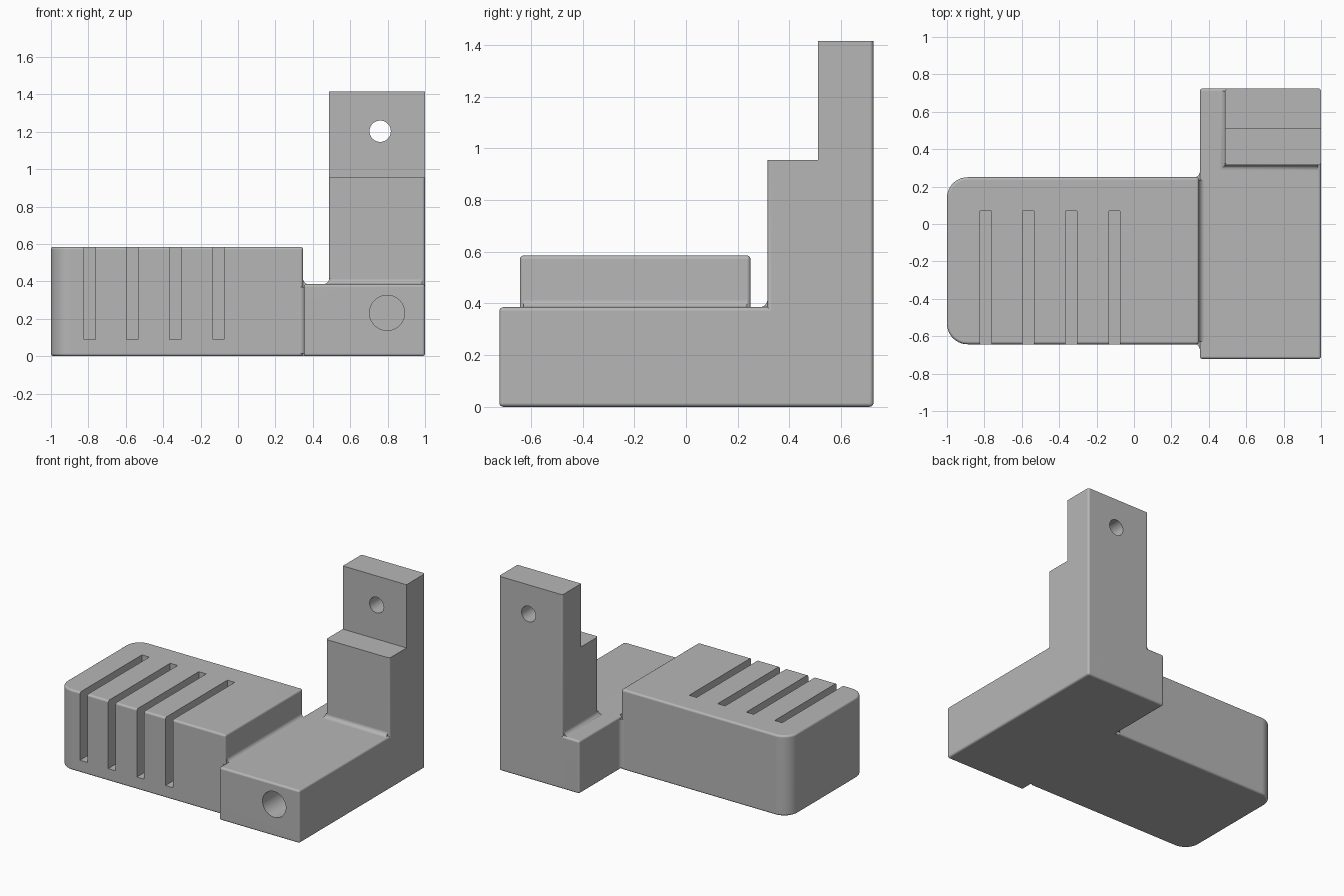
import bpy, bmesh, math
from mathutils import Vector

if "Cube" in bpy.data.objects:
    bpy.data.objects.remove(bpy.data.objects["Cube"])

grey = bpy.data.materials.new("plain grey")
grey.use_nodes = True
COLOUR = (0.47, 0.47, 0.47, 1)
grey.diffuse_color = COLOUR
grey.node_tree.nodes["Principled BSDF"].inputs["Base Color"].default_value = COLOUR

ROUND = 0.015   # small edge rounding
FILLET = 0.03   # inner corner radius


def finish(name, bm):
    bmesh.ops.recalc_face_normals(bm, faces=bm.faces)
    mesh = bpy.data.meshes.new(name)
    bm.to_mesh(mesh)
    bm.free()
    mesh.materials.append(grey)
    obj = bpy.data.objects.new(name, mesh)
    bpy.context.scene.collection.objects.link(obj)
    return obj


def box_mesh(low, high):
    bm = bmesh.new()
    bmesh.ops.create_cube(bm, size=1)
    low, high = Vector(low), Vector(high)
    for v in bm.verts:
        v.co = (low + high) / 2 + v.co * (high - low)
    return bm


def round_edges(bm, rule, radius, segments=4):
    edges = [e for e in bm.edges if rule(*(v.co for v in e.verts))]
    bmesh.ops.bevel(bm, geom=edges, offset=radius, segments=segments,
                    profile=0.5, affect='EDGES')


def upright(a, b):
    return abs(a.z - b.z) > 0.1


def level(a, b):
    return abs(a.z - b.z) < 0.001


def prism(name, points, place, direction):
    """Extrude a flat outline along a direction."""
    bm = bmesh.new()
    face = bm.faces.new([bm.verts.new(place(*p)) for p in points])
    out = bmesh.ops.extrude_face_region(bm, geom=[face])
    moved = [g for g in out["geom"] if isinstance(g, bmesh.types.BMVert)]
    bmesh.ops.translate(bm, verts=moved, vec=direction)
    return finish(name, bm)


def cylinder(name, x, z, radius, y0, y1):
    ring = [(x + radius * math.cos(i * math.tau / 48),
             z + radius * math.sin(i * math.tau / 48)) for i in range(48)]
    return prism(name, ring, lambda a, b: (a, y0, b), (0, y1 - y0, 0))


def arc_steps():
    """Outward offset and height along a concave fillet."""
    for i in range(7):
        t = i / 6 * math.pi / 2
        yield FILLET * (1 - math.sin(t)), FILLET * (1 - math.cos(t))


# Vented housing with two large rounded upright corners
bm = box_mesh((-1, -0.643, 0), (0.348, 0.25, 0.585))
round_edges(bm, lambda a, b: upright(a, b) and a.x < 0, 0.11, 10)
round_edges(bm, lambda a, b: level(a, b) or (upright(a, b) and a.x > 0.3), ROUND)
body = finish("bracket_body", bm)

# Flat arm
bm = box_mesh((0.352, -0.722, 0), (1, 0.725, 0.385))
round_edges(bm, lambda a, b: True, ROUND)
arm = finish("arm", bm)

# Stepped post
bm = bmesh.new()
side = [(0.315, 0.05), (0.725, 0.05), (0.725, 1.415), (0.51, 1.415),
        (0.51, 0.955), (0.315, 0.955)]
face = bm.faces.new([bm.verts.new((0.487, y, z)) for y, z in side])
out = bmesh.ops.extrude_face_region(bm, geom=[face])
bmesh.ops.translate(bm, vec=(0.513, 0, 0),
                    verts=[g for g in out["geom"] if isinstance(g, bmesh.types.BMVert)])
bmesh.ops.recalc_face_normals(bm, faces=bm.faces)
round_edges(bm, lambda a, b: upright(a, b) and abs(a.y - 0.51) > 0.05, ROUND)
post = finish("post", bm)

# Flared foot of the post, on its front and left sides
bm = bmesh.new()
rings = []
for d, h in [(FILLET, -0.1)] + list(arc_steps()):
    corners = [(0.487 - d, 0.315 - d), (0.985, 0.315 - d), (0.985, 0.71), (0.487 - d, 0.71)]
    rings.append([bm.verts.new((x, y, 0.385 + h)) for x, y in corners])
for low, high in zip(rings, rings[1:]):
    for i in range(4):
        j = (i + 1) % 4
        bm.faces.new((low[i], low[j], high[j], high[i]))
bm.faces.new(rings[0])
bm.faces.new(rings[-1])
foot = finish("post_foot", bm)

# Fillet where the housing end meets the top of the arm
outline = [(0.2, 0), (0.348 + FILLET, 0)]
outline += [(0.348 + d, 0.385 + h) for d, h in arc_steps()]
outline += [(0.2, 0.385 + FILLET)]
seam = prism("housing_fillet", outline, lambda x, z: (x, -0.628, z), (0, 0.863, 0))

# Upright fillets between the housing sides and the arm
corner_fillets = []
for name, y, way in (("front_fillet", -0.643, -1), ("back_fillet", 0.25, 1)):
    outline = [(0.4, y - way * 0.05), (0.4, y + way * FILLET)]
    outline += [(0.352 - h, y + way * d) for d, h in arc_steps()]
    outline += [(0.352 - FILLET, y - way * 0.05)]
    corner_fillets.append(prism(name, outline, lambda a, b: (a, b, ROUND),
                                (0, 0, 0.385 - 2 * ROUND)))

# Slots and holes
cutters = [finish("slot_cutter", box_mesh((x - 0.03, -0.8, 0.09), (x + 0.03, 0.07, 0.8)))
           for x in (-0.793, -0.565, -0.335, -0.105)]
cutters.append(cylinder("post_hole_cutter", 0.76, 1.203, 0.057, 0.4, 0.9))
cutters.append(cylinder("arm_hole_cutter", 0.797, 0.232, 0.094, -0.9, -0.22))

# Join the solids, then cut
helpers = [(o, 'UNION') for o in [arm, post, foot, seam] + corner_fillets]
helpers += [(o, 'DIFFERENCE') for o in cutters]
for helper, operation in helpers:
    helper.hide_render = True
    mod = body.modifiers.new(helper.name, 'BOOLEAN')
    mod.object, mod.operation, mod.solver = helper, operation, 'EXACT'
bpy.context.view_layer.update()
graph = bpy.context.evaluated_depsgraph_get()
joined = bpy.data.meshes.new_from_object(body.evaluated_get(graph))
body.modifiers.clear()
body.data = joined
for helper, operation in helpers:
    bpy.data.objects.remove(helper)
joined.materials.clear()
joined.materials.append(grey)
for poly in joined.polygons:
    poly.material_index = 0

# Smooth the roundings and keep the cut edges sharp
bpy.ops.object.select_all(action='DESELECT')
body.select_set(True)
bpy.context.view_layer.objects.active = body
bpy.ops.object.shade_smooth_by_angle(angle=math.radians(35))
normals = body.modifiers.new("even_normals", 'WEIGHTED_NORMAL')
normals.keep_sharp = True
